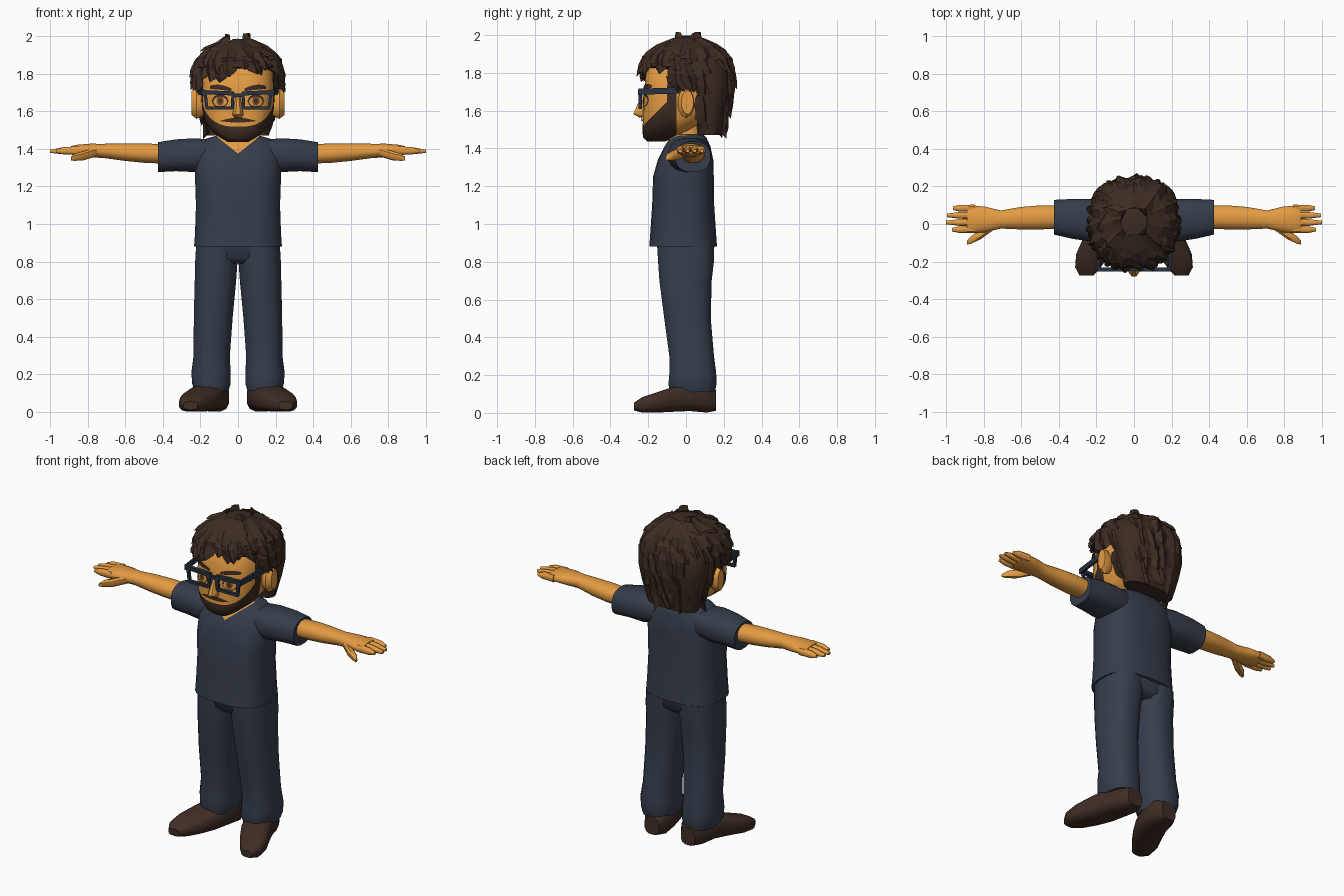
import bpy, bmesh, math, random
from mathutils import Vector

random.seed(4)
if "Cube" in bpy.data.objects:
    bpy.data.objects.remove(bpy.data.objects["Cube"])


def material(name, r, g, b):
    m = bpy.data.materials.new(name)
    m.use_nodes = True
    m.diffuse_color = (r, g, b, 1)
    bsdf = m.node_tree.nodes["Principled BSDF"]
    bsdf.inputs["Base Color"].default_value = (r, g, b, 1)
    bsdf.inputs["Roughness"].default_value = 0.9
    return m


SKIN = material("skin", 0.78, 0.33, 0.055)
HAIR = material("dark_brown_hair", 0.046, 0.025, 0.016)
SHIRT = material("navy_shirt", 0.036, 0.047, 0.07)
PANTS = material("navy_trousers", 0.037, 0.049, 0.074)
SHOE = material("brown_leather", 0.05, 0.026, 0.018)
FRAME = material("glasses_navy", 0.022, 0.032, 0.055)
IRIS = material("brown_eye", 0.2, 0.08, 0.025)


def finish(name, bm, mats, mirror=False, angle=45):
    bmesh.ops.recalc_face_normals(bm, faces=bm.faces)
    mesh = bpy.data.meshes.new(name)
    bm.to_mesh(mesh)
    bm.free()
    for m in mats:
        mesh.materials.append(m)
    ob = bpy.data.objects.new(name, mesh)
    bpy.context.collection.objects.link(ob)
    bpy.ops.object.select_all(action="DESELECT")
    ob.select_set(True)
    bpy.context.view_layer.objects.active = ob
    if angle:
        bpy.ops.object.shade_smooth_by_angle(angle=math.radians(angle))
    if mirror:
        ob.modifiers.new("mirror", "MIRROR").use_mirror_merge = False
    return ob


def ring_point(ring, ang, p):
    """Point on a rounded box section given as (t, a0, a1, b0, b1)."""
    _, a0, a1, b0, b1 = ring
    c, s = math.cos(ang), math.sin(ang)
    a = math.copysign(abs(c) ** (2 / p), c)
    b = math.copysign(abs(s) ** (2 / p), s)
    return (a0 + a1 + a * (a1 - a0)) / 2, (b0 + b1 + b * (b1 - b0)) / 2


def loft_mesh(axis, rings, p, n):
    bm = bmesh.new()
    place = {"x": lambda t, a, b: (t, a, b), "y": lambda t, a, b: (a, t, b),
             "z": lambda t, a, b: (a, b, t)}[axis]
    loops = [[bm.verts.new(place(r[0], *ring_point(r, math.tau * (i + 0.5) / n, p)))
              for i in range(n)] for r in rings]
    for lo, hi in zip(loops, loops[1:]):
        for i in range(n):
            j = (i + 1) % n
            bm.faces.new((lo[i], lo[j], hi[j], hi[i]))
    bm.faces.new(loops[0])
    bm.faces.new(loops[-1])
    return bm


def loft(name, mat, axis, rings, p=2.5, n=16, mirror=False):
    return finish(name, loft_mesh(axis, rings, p, n), [mat], mirror)


def sym(rows):
    return [(z, -w, w, y0, y1) for z, w, y0, y1 in rows]


def cut(bm, co, no):
    bmesh.ops.bisect_plane(bm, geom=bm.verts[:] + bm.edges[:] + bm.faces[:],
                           plane_co=co, plane_no=no)


def section(rings, z):
    z = min(max(z, rings[0][0]), rings[-1][0])
    for lo, hi in zip(rings, rings[1:]):
        if z <= hi[0]:
            f = (z - lo[0]) / (hi[0] - lo[0])
            return [u + (v - u) * f for u, v in zip(lo, hi)]


# Shirt with a V neck cut into its front
bm = loft_mesh("z", sym([
    (0.88, 0.235, -0.195, 0.165), (0.95, 0.23, -0.19, 0.16), (1.1, 0.225, -0.18, 0.15),
    (1.25, 0.23, -0.175, 0.148), (1.34, 0.23, -0.15, 0.145), (1.41, 0.215, -0.115, 0.13),
    (1.455, 0.17, -0.085, 0.11), (1.475, 0.1, -0.06, 0.09)]), 2.7, 28)
for side in (1, -1):
    cut(bm, (0, 0, 1.375), (side * 0.8, 0, -1))
cut(bm, (0, 0, 0), (0, 1, 0))
for f in bm.faces:
    c = f.calc_center_median()
    f.material_index = int(c.y < 0 and c.z > 1.375 + 0.8 * abs(c.x))
finish("shirt", bm, [SHIRT, SKIN])
loft("sleeves", SHIRT, "x", [
    (0.14, -0.09, 0.125, 1.29, 1.45), (0.23, -0.095, 0.135, 1.275, 1.458),
    (0.33, -0.08, 0.135, 1.28, 1.452), (0.425, -0.058, 0.13, 1.275, 1.437)], mirror=True)

# Arms and hands
loft("arms", SKIN, "x", [
    (0.38, -0.025, 0.1, 1.32, 1.425), (0.5, -0.03, 0.1, 1.325, 1.43),
    (0.6, -0.03, 0.092, 1.335, 1.43), (0.71, -0.025, 0.073, 1.35, 1.428),
    (0.79, -0.045, 0.093, 1.355, 1.428), (0.86, -0.05, 0.1, 1.362, 1.422),
    (0.89, -0.045, 0.098, 1.37, 1.415)], p=2.2, mirror=True)
for i, (name, reach) in enumerate([("index_fingers", 0.97), ("middle_fingers", 1),
                                   ("ring_fingers", 0.995), ("little_fingers", 0.965)]):
    y = -0.03 + 0.038 * i
    loft(name, SKIN, "x", [(0.85, y - 0.02, y + 0.02, 1.368, 1.415),
                           (0.93, y - 0.019, y + 0.019, 1.37, 1.41),
                           (reach, y - 0.01, y + 0.01, 1.378, 1.396)], n=8, mirror=True)
loft("thumbs", SKIN, "x", [
    (0.75, -0.035, 0.02, 1.36, 1.41), (0.82, -0.085, -0.03, 1.338, 1.39),
    (0.87, -0.107, -0.065, 1.335, 1.375), (0.89, -0.11, -0.09, 1.338, 1.358)], n=8, mirror=True)

# Trousers
loft("trouser_seat", PANTS, "z", sym([
    (0.79, 0.16, -0.11, 0.11), (0.82, 0.215, -0.14, 0.14), (0.9, 0.222, -0.155, 0.15)]), n=20)
loft("trouser_legs", PANTS, "z", [
    (0.11, 0.05, 0.232, -0.085, 0.155), (0.15, 0.037, 0.246, -0.095, 0.163),
    (0.21, 0.038, 0.25, -0.09, 0.162), (0.3, 0.042, 0.238, -0.09, 0.15),
    (0.5, 0.027, 0.237, -0.117, 0.133), (0.7, 0.008, 0.232, -0.143, 0.138),
    (0.8, 0.001, 0.23, -0.15, 0.15), (0.88, 0, 0.225, -0.155, 0.152)], mirror=True)

# Shoes turned out at the toes
loft("shoes", SHOE, "y", [
    (-0.275, 0.215, 0.29, 0.012, 0.055), (-0.23, 0.175, 0.315, 0, 0.085),
    (-0.16, 0.125, 0.31, 0, 0.108), (-0.08, 0.08, 0.275, 0.004, 0.135),
    (0.02, 0.05, 0.235, 0.008, 0.16), (0.11, 0.045, 0.205, 0, 0.155),
    (0.16, 0.075, 0.175, 0.01, 0.12)], p=3, n=12, mirror=True)

# Neck, ears and nose
loft("neck", SKIN, "z", sym([(1.4, 0.1, -0.075, 0.1), (1.48, 0.085, -0.07, 0.09),
                             (1.6, 0.085, -0.07, 0.09)]), p=2)
loft("ears", SKIN, "x", [(0.18, -0.035, 0.03, 1.58, 1.69), (0.22, -0.045, 0.045, 1.56, 1.72),
                         (0.247, -0.025, 0.04, 1.58, 1.71)], p=2, n=10, mirror=True)
loft("nose", SKIN, "z", sym([(1.565, 0.02, -0.25, -0.2), (1.582, 0.032, -0.282, -0.2),
                             (1.61, 0.026, -0.27, -0.2), (1.68, 0.014, -0.235, -0.2)]), p=2, n=8)

# Head with a jaw beard and sideburns
HEAD_P = 2.8
head_rings = sym([
    (1.437, 0.055, -0.205, -0.11), (1.46, 0.095, -0.228, -0.05), (1.5, 0.145, -0.232, 0.03),
    (1.55, 0.178, -0.228, 0.1), (1.62, 0.193, -0.228, 0.16), (1.7, 0.195, -0.223, 0.19),
    (1.8, 0.19, -0.213, 0.19), (1.87, 0.15, -0.16, 0.15), (1.91, 0.07, -0.08, 0.08)])
bm = loft_mesh("z", head_rings, HEAD_P, 32)
cut(bm, (0, -0.235, 1.513), (0, -1, 1))
for y in (-0.1, -0.05):
    cut(bm, (0, y, 0), (0, 1, 0))
for f in bm.faces:
    c = f.calc_center_median()
    jaw = c.y < -0.05 and c.z < 1.513 + c.y + 0.235
    burn = -0.1 < c.y < -0.05 and c.z < 1.76
    f.material_index = int(jaw or burn)
finish("head", bm, [SKIN, HAIR])


def decal(name, mat, x0, x1, top, bottom, lift=0.005, mirror=True, n=10):
    """Thin painted strip that follows the front of the face."""
    bm = bmesh.new()
    cols = []
    for i in range(n + 1):
        u = i / n
        x = x0 + (x1 - x0) * u
        col = []
        for z in (top(u), (top(u) + bottom(u)) / 2, bottom(u)):
            _, _, w, y0, y1 = section(head_rings, z)
            k = (1 - min(1, abs(x) / w) ** HEAD_P) ** (1 / HEAD_P)
            col.append(bm.verts.new((x, (y0 + y1) / 2 - k * (y1 - y0) / 2 - lift, z)))
        cols.append(col)
    for a, b in zip(cols, cols[1:]):
        for k in range(2):
            bm.faces.new((a[k], a[k + 1], b[k + 1], b[k]))
    finish(name, bm, [mat], mirror)


def oval(name, mat, x, z, rx, rz, lift):
    arc = lambda u: rz * math.sqrt(max(0.001, 1 - (2 * u - 1) ** 2))
    decal(name, mat, x - rx, x + rx, lambda u: z + arc(u), lambda u: z - arc(u), lift)


# Painted eyes, brows and moustache
oval("eye_outlines", HAIR, 0.095, 0.0 + 1.655, 0.045, 0.034, 0.004)
oval("eye_whites", SKIN, 0.095, 1.652, 0.037, 0.025, 0.006)
oval("irises", IRIS, 0.095, 1.655, 0.02, 0.025, 0.008)
oval("pupils", HAIR, 0.095, 1.655, 0.01, 0.013, 0.0095)
decal("eyebrows", HAIR, 0.035, 0.15, lambda u: 1.722 + 0.02 * math.sin(2.4 * u),
      lambda u: 1.708 + 0.012 * u)
decal("moustache", HAIR, -0.095, 0.095, lambda u: 1.55 + 0.016 * math.sin(math.pi * u),
      lambda u: 1.548 - 0.008 * math.sin(math.pi * u), 0.007, False)

# Glasses built from bars
bm = bmesh.new()


def bar(a, b, thick, tall):
    a, b = Vector(a), Vector(b)
    side = (b - a).cross(Vector((0, 0, 1)))
    side = side.normalized() * thick / 2 if side.length > 0.001 else Vector((0, thick / 2, 0))
    up = Vector((0, 0, tall / 2)) if abs(b.z - a.z) < 0.05 else Vector((tall / 2, 0, 0))
    ends = [[bm.verts.new(p + side * s + up * t)
             for s, t in ((1, 1), (1, -1), (-1, -1), (-1, 1))] for p in (a, b)]
    for i in range(4):
        j = (i + 1) % 4
        bm.faces.new((ends[0][i], ends[0][j], ends[1][j], ends[1][i]))
    bm.faces.new(ends[0])
    bm.faces.new(ends[1])


FY = -0.242
bar((0.02, FY, 1.695), (0.187, FY, 1.702), 0.022, 0.022)
bar((0.03, FY, 1.618), (0.165, FY, 1.618), 0.018, 0.016)
bar((0.03, FY, 1.612), (0.027, FY, 1.7), 0.018, 0.016)
bar((0.165, FY, 1.612), (0.175, FY, 1.7), 0.018, 0.016)
bar((0, FY, 1.685), (0.03, FY, 1.685), 0.018, 0.018)
bar((0.187, FY - 0.01, 1.7), (0.208, -0.02, 1.708), 0.014, 0.032)
finish("glasses", bm, [FRAME], True, 30)

# Hair cap, with its front lifted clear of the face
guide = sym([
    (1.47, 0.165, -0.23, 0.19), (1.6, 0.2, -0.235, 0.215), (1.7, 0.22, -0.235, 0.238),
    (1.8, 0.23, -0.235, 0.242), (1.88, 0.208, -0.215, 0.22), (1.94, 0.15, -0.15, 0.165),
    (1.975, 0.07, -0.06, 0.085)])
fronts = [0.06, 0.045, 0.01, -0.05]
lower = [r[:3] + (y, r[4]) for r, y in zip(guide, fronts)]
rim = (1.835,) + guide[3][1:]
loft("hair_cap", HAIR, "z", lower + [rim] + guide[4:], n=24)

# Pointed locks that drape over the cap
bm = bmesh.new()


def lowest(x, y):
    if y < -0.12:
        return 1.72 if abs(x) > 0.18 else 1.8 + 0.3 * min(x, 0.1)
    return 1.7 if y < 0.04 else 1.46


def lock(ang, z0, z1, half, swirl, flare):
    def at(da, t, out):
        z = z0 + (z1 - z0) * t
        x, y = ring_point(section(guide, z), ang + da + swirl * t, 2.3)
        d = Vector((x, y, 0)).normalized()
        return bm.verts.new(Vector((x, y, z)) + d * out + Vector((0, 0, out * (1 - t) * 0.4)))
    rows = [[at(-half * w, t, 0), at(0, t, o), at(half * w, t, 0)]
            for t, w, o in ((0, 0.7, 0.004), (0.4, 1, 0.02), (0.75, 0.7, 0.02 + flare / 3))]
    tip = at(0, 1, flare)
    for a, b in zip(rows, rows[1:]):
        for k in range(3):
            j = (k + 1) % 3
            bm.faces.new((a[k], a[j], b[j], b[k]))
    for k in range(3):
        bm.faces.new((rows[-1][k], rows[-1][(k + 1) % 3], tip))
    bm.faces.new(rows[0])


for z0, z1, count in ((1.985, 1.91, 8), (1.965, 1.85, 13), (1.92, 1.77, 18),
                      (1.86, 1.69, 20), (1.77, 1.6, 20), (1.68, 1.53, 20), (1.6, 1.47, 22)):
    for i in range(count):
        ang = math.tau * (i + random.uniform(-0.3, 0.3)) / count
        x, y = ring_point(section(guide, z1), ang, 2.3)
        floor = lowest(x, y)
        if z0 < floor + 0.03:
            continue
        tip = max(z1 + random.uniform(-0.03, 0.03), floor + random.uniform(-0.03, 0.02))
        start = max(z0, tip + 0.08)
        lock(ang, start, tip, 4 / count, random.uniform(-0.05, 0.25),
             random.uniform(0.015, 0.035))
finish("hair_locks", bm, [HAIR], False, 0)
